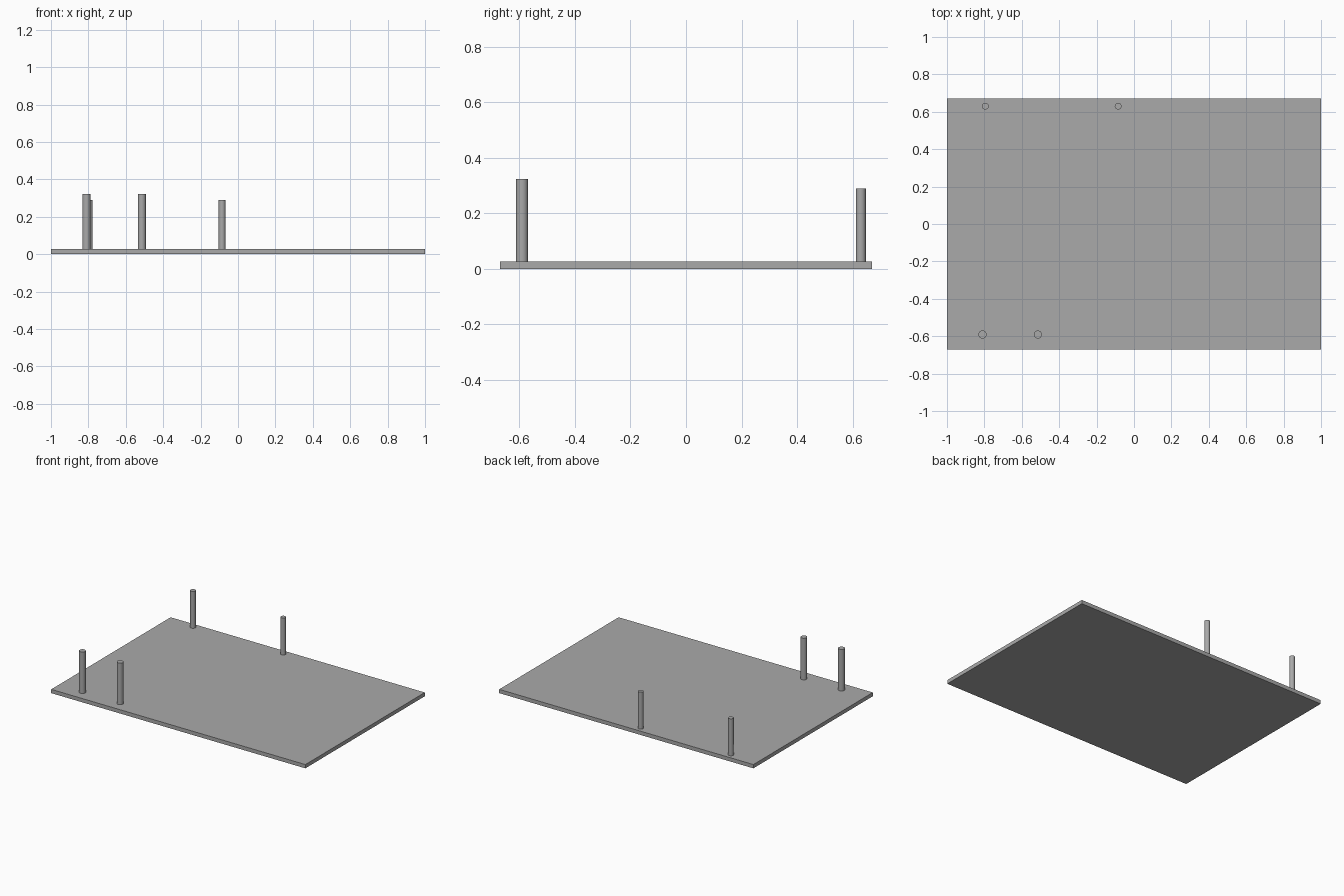
import bpy
import math

cube = bpy.data.objects.get("Cube")
if cube:
    bpy.data.objects.remove(cube, do_unlink=True)

# One plain grey for the whole model
grey = bpy.data.materials.new("mid_grey")
colour = (0.4, 0.4, 0.4, 1.0)
grey.diffuse_color = colour
grey.use_nodes = True
grey.node_tree.nodes["Principled BSDF"].inputs["Base Color"].default_value = colour

THICK = 0.027


def finish(name):
    obj = bpy.context.object
    obj.name = name
    obj.data.materials.append(grey)
    return obj


def post(name, x, y, radius, top):
    """Round upright standing on the base plate."""
    height = top - THICK
    bpy.ops.mesh.primitive_cylinder_add(
        vertices=48, radius=radius, depth=height,
        location=(x, y, THICK + height / 2))
    finish(name)
    bpy.ops.object.shade_smooth_by_angle(angle=math.radians(30))


# Base plate
bpy.ops.mesh.primitive_cube_add(size=1, location=(0, 0, THICK / 2))
plate = finish("base_plate")
plate.scale = (2, 1.342, THICK)
bpy.ops.object.transform_apply(location=False, rotation=False, scale=True)

# Taller, thicker posts along the front edge
for name, x in (("front_post_outer", -0.81), ("front_post_inner", -0.514)):
    post(name, x, -0.591, 0.0215, 0.323)

# Shorter, thinner posts along the back edge
for name, x in (("back_post_outer", -0.795), ("back_post_inner", -0.085)):
    post(name, x, 0.63, 0.018, 0.29)
